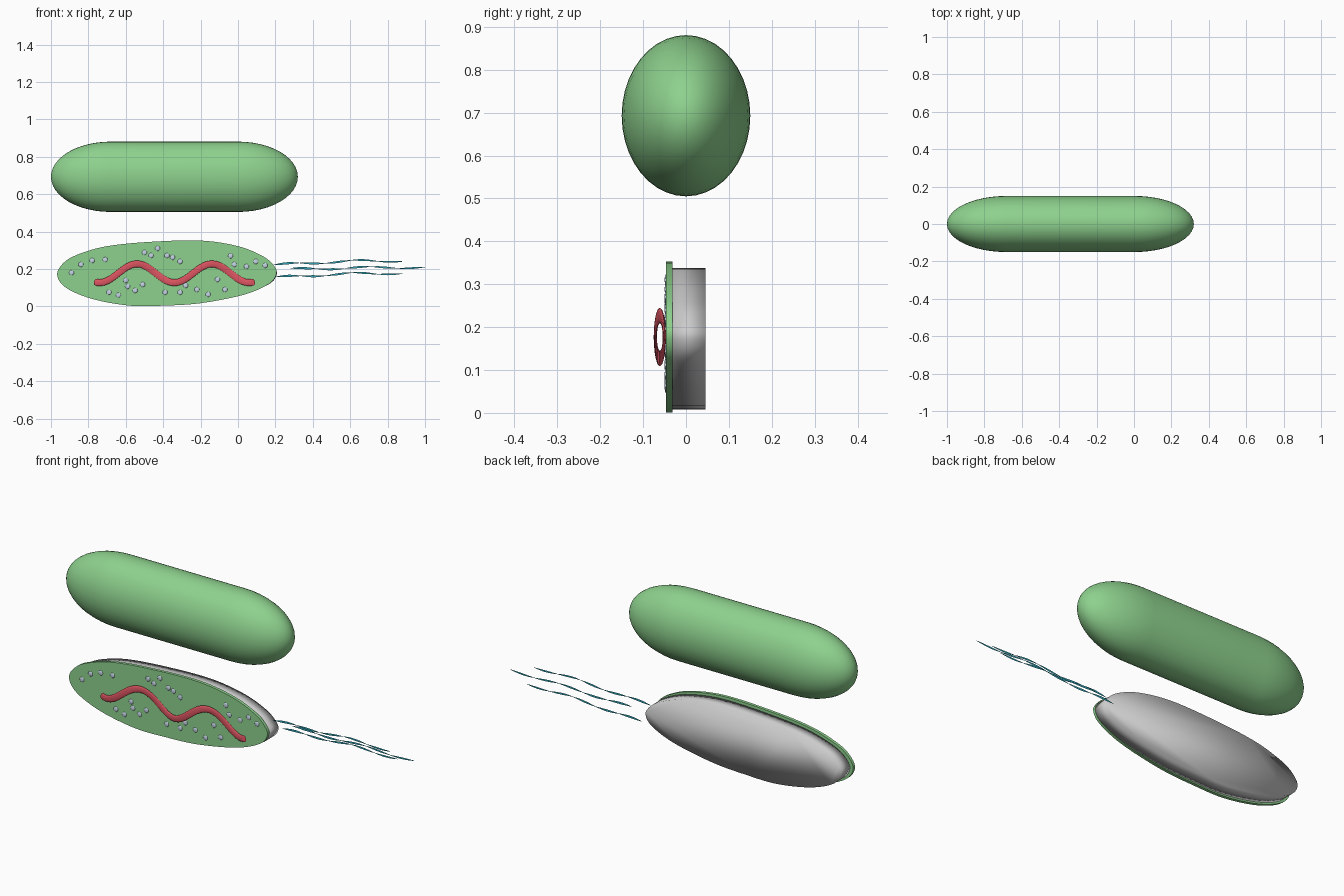
import bpy, bmesh, math
from mathutils import Vector

if "Cube" in bpy.data.objects:
    bpy.data.objects.remove(bpy.data.objects["Cube"])


def material(name, rgb):
    m = bpy.data.materials.new(name)
    m.diffuse_color = (*rgb, 1)
    m.use_nodes = True
    m.node_tree.nodes["Principled BSDF"].inputs["Base Color"].default_value = m.diffuse_color
    return m


GREEN = material("membrane_green", (0.27, 0.64, 0.27))
RED = material("strand_red", (0.72, 0.09, 0.12))
TEAL = material("tail_teal", (0.03, 0.36, 0.45))
PALE = material("granule_pale", (0.55, 0.66, 0.78))


def finish(name, bm, mat=None, angle=40):
    bmesh.ops.recalc_face_normals(bm, faces=bm.faces[:])
    me = bpy.data.meshes.new(name)
    bm.to_mesh(me)
    bm.free()
    ob = bpy.data.objects.new(name, me)
    bpy.context.collection.objects.link(ob)
    if mat:
        me.materials.append(mat)
    bpy.ops.object.select_all(action='DESELECT')
    ob.select_set(True)
    bpy.context.view_layer.objects.active = ob
    bpy.ops.object.shade_smooth_by_angle(angle=math.radians(angle))
    return ob


def bridge(bm, a, b):
    for i in range(len(a)):
        j = (i + 1) % len(a)
        bm.faces.new((a[i], a[j], b[j], b[i]))


# Whole cell: capsule with elliptical section
bm = bmesh.new()
SEG, CAP = 40, 12
stations = []
for i in range(1, CAP + 1):
    t = math.pi / 2 * i / CAP
    stations.append((-0.68 - 0.32 * math.cos(t), math.sin(t)))
stations += [(-0.32 - 0.36 - x, r) for x, r in reversed(stations)]
rings = []
for x, r in stations:
    rings.append([bm.verts.new((x, 0.15 * r * math.cos(2 * math.pi * k / SEG),
                                0.693 + 0.188 * r * math.sin(2 * math.pi * k / SEG)))
                  for k in range(SEG)])
for a, b in zip(rings, rings[1:]):
    bridge(bm, a, b)
for ring, x in ((rings[0], -1.0), (rings[-1], 0.32)):
    tip = bm.verts.new((x, 0, 0.693))
    for k in range(SEG):
        bm.faces.new((ring[k], ring[(k + 1) % SEG], tip))
finish("whole_cell", bm, GREEN)

# Slightly lopsided outline of the cut cell (x, z)
OUTLINE = [(-0.967, 0.17), (-0.93, 0.235), (-0.85, 0.28), (-0.70, 0.322), (-0.47, 0.345),
           (-0.2, 0.352), (0.0, 0.322), (0.13, 0.27), (0.19, 0.22), (0.206, 0.175),
           (0.165, 0.12), (0.03, 0.062), (-0.2, 0.017), (-0.4, 0.004), (-0.58, 0.004),
           (-0.78, 0.04), (-0.92, 0.1)]


def smooth_outline(pts, steps=6):
    out, n = [], len(pts)
    for i in range(n):
        p0, p1, p2, p3 = (Vector(pts[(i + k) % n]) for k in (-1, 0, 1, 2))
        for s in range(steps):
            t = s / steps
            out.append(0.5 * (2 * p1 + (p2 - p0) * t + (2 * p0 - 5 * p1 + 4 * p2 - p3) * t * t
                              + (3 * p1 - p0 - 3 * p2 + p3) * t ** 3))
    return out


def slab(name, y0, y1, sx, sz, dx, dz, mat, angle):
    bm = bmesh.new()
    cx, cz = -0.38, 0.176
    loops = [[bm.verts.new((cx + (p.x - cx) * sx + dx, y, cz + (p.y - cz) * sz + dz))
              for p in smooth_outline(OUTLINE)] for y in (y0, y1)]
    bridge(bm, *loops)
    bm.faces.new(loops[0])
    bm.faces.new(loops[1])
    return finish(name, bm, mat, angle)


# Cut face and the grey shell behind it
slab("cut_face", -0.047, -0.031, 1, 1, 0, 0, GREEN, 40)
slab("cell_shell", -0.031, 0.045, 0.985, 0.935, 0.01, -0.004, None, 180)

# Granules nearly flush with the cut face
DOTS = [(-0.89, 0.18), (-0.84, 0.224), (-0.78, 0.245), (-0.71, 0.25), (-0.5, 0.288),
        (-0.465, 0.272), (-0.43, 0.31), (-0.38, 0.272), (-0.35, 0.262), (-0.31, 0.24),
        (-0.04, 0.27), (-0.02, 0.224), (0.045, 0.213), (0.095, 0.24), (0.145, 0.219),
        (-0.69, 0.075), (-0.64, 0.06), (-0.59, 0.107), (-0.55, 0.085), (-0.51, 0.117),
        (-0.6, 0.139), (-0.39, 0.075), (-0.31, 0.075), (-0.28, 0.112), (-0.22, 0.09),
        (-0.16, 0.064), (-0.11, 0.144), (-0.07, 0.09)]
bm = bmesh.new()
for x, z in DOTS:
    new = bmesh.ops.create_icosphere(bm, subdivisions=2, radius=0.014)["verts"]
    for v in new:
        v.co = (v.co.x + x, v.co.y * 0.25 - 0.0465, v.co.z + z)
finish("granules", bm, PALE, 60)

# Coiled strand: a helix flattened against the cut face
bm = bmesh.new()
N, SIDES, R = 90, 12, 0.018


def helix(x):
    a = 2 * math.pi * (x + 0.54) / 0.4
    return Vector((x, 0.05 * math.sin(a), 0.05 * math.cos(a)))


rings = []
for i in range(N + 1):
    x = -0.76 + 0.84 * i / N
    c = helix(x)
    t = (helix(x + 0.001) - helix(x - 0.001)).normalized()
    u = t.cross(Vector((0, 1, 0))).normalized()
    w = t.cross(u)
    ring = []
    for k in range(SIDES):
        a = 2 * math.pi * k / SIDES
        p = c + R * (u * math.cos(a) + w * math.sin(a))
        ring.append(bm.verts.new((p.x, -0.061 + p.y * 0.21, 0.177 + p.z)))
    rings.append(ring)
for a, b in zip(rings, rings[1:]):
    bridge(bm, a, b)
bm.faces.new(rings[0])
bm.faces.new(rings[-1])
finish("coiled_strand", bm, RED, 60)


# Tails: paper-thin twisting ribbons
def tail(name, x0, z0, x1, z1, y, phase):
    bm = bmesh.new()
    prev = None
    for i in range(61):
        t = i / 60
        x = x0 + (x1 - x0) * t
        z = z0 + (z1 - z0) * min(1, t * 1.6) + 0.005 * math.sin(12 * t + phase)
        h = 0.001 + 0.005 * abs(math.sin(math.pi * 5 * t)) * (1 - 0.3 * t)
        row = [bm.verts.new((x, y, z - h)), bm.verts.new((x, y, z + h))]
        if prev:
            bm.faces.new((prev[0], row[0], row[1], prev[1]))
        prev = row
    finish(name, bm, TEAL)


tail("tail_upper", 0.19, 0.222, 0.88, 0.243, 0.028, 0.0)
tail("tail_middle", 0.28, 0.199, 1.0, 0.208, 0.06, 1.0)
tail("tail_lower", 0.20, 0.155, 0.88, 0.176, 0.09, 0.5)
